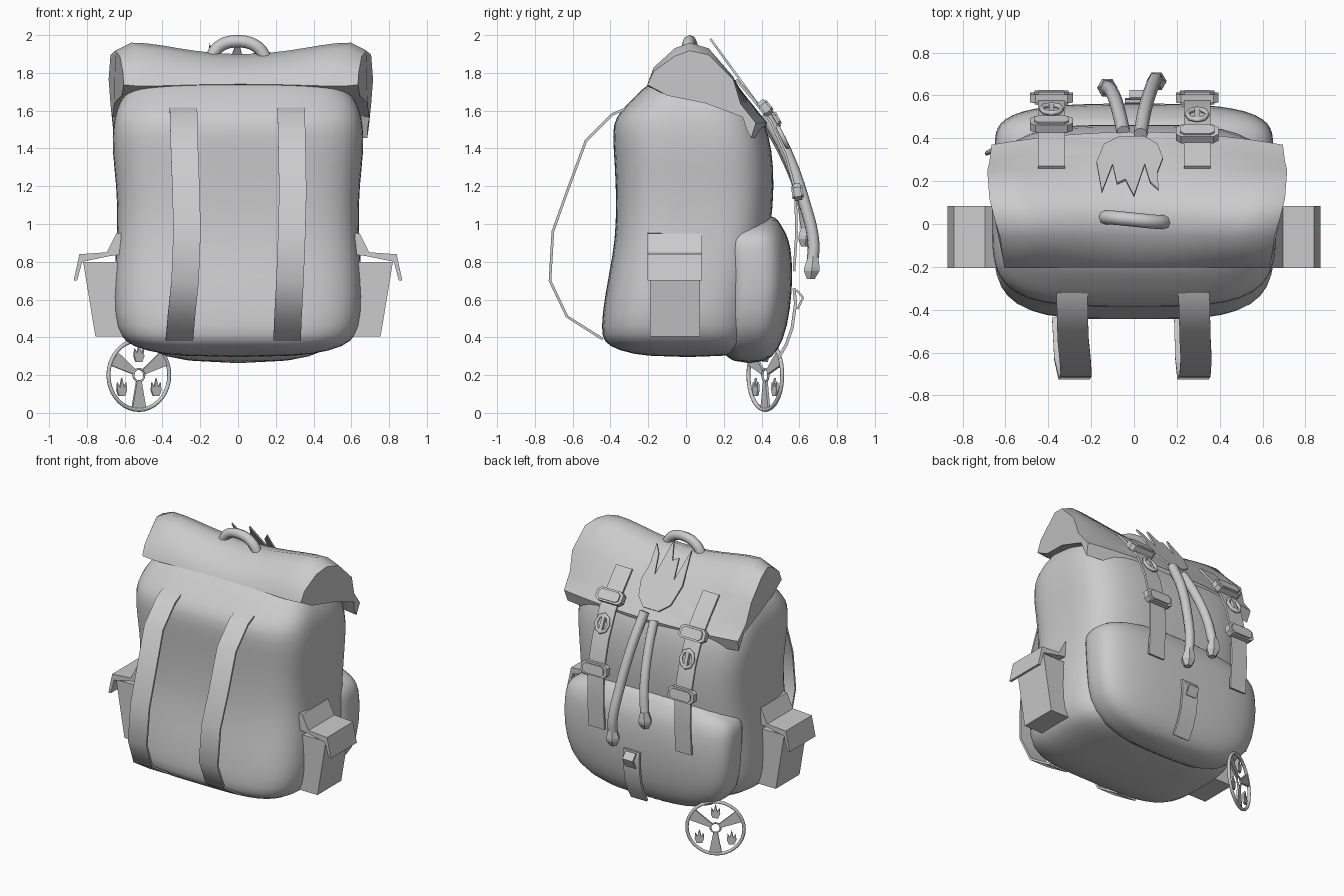
import bpy, bmesh, math
from mathutils import Matrix, Vector

if "Cube" in bpy.data.objects:
    bpy.data.objects.remove(bpy.data.objects["Cube"])


def make(name, verts, faces, smooth=40, subsurf=0):
    me = bpy.data.meshes.new(name)
    bm = bmesh.new()
    vs = [bm.verts.new(v) for v in verts]
    for f in faces:
        bm.faces.new([vs[i] for i in f])
    bmesh.ops.recalc_face_normals(bm, faces=bm.faces)
    bm.to_mesh(me)
    bm.free()
    ob = bpy.data.objects.new(name, me)
    bpy.context.collection.objects.link(ob)
    if subsurf:
        mod = ob.modifiers.new("Subsurf", 'SUBSURF')
        mod.levels = mod.render_levels = subsurf
    if smooth:
        bpy.ops.object.select_all(action='DESELECT')
        ob.select_set(True)
        bpy.context.view_layer.objects.active = ob
        bpy.ops.object.shade_smooth_by_angle(angle=math.radians(smooth))
    return ob


def skin(name, rings, **kw):
    """Join equal closed rings of points into a capped skin."""
    n = len(rings[0])
    faces = [(i * n + j, i * n + (j + 1) % n, (i + 1) * n + (j + 1) % n, (i + 1) * n + j)
             for i in range(len(rings) - 1) for j in range(n)]
    last = (len(rings) - 1) * n
    faces += [tuple(range(n)), tuple(range(last, last + n))]
    return make(name, [p for r in rings for p in r], faces, **kw)


def loft(name, sections, power, n=32):
    """Sections are (z, front y, back y, half width) of a rounded rectangle."""
    rings = []
    for z, y0, y1, hw in sections:
        ring = []
        for j in range(n):
            a = math.tau * j / n
            c, s = math.cos(a), math.sin(a)
            k = (abs(c) ** power + abs(s) ** power) ** (-1 / power)
            ring.append((hw * c * k, (y0 + y1) / 2 + (y1 - y0) / 2 * s * k, z))
        rings.append(ring)
    return skin(name, rings, smooth=80, subsurf=1)


def ribbon(name, path, width, thick):
    """Flat strap along (x, y, z) points, width along x."""
    pts = [Vector(p) for p in path]
    rings = []
    for i, p in enumerate(pts):
        t = pts[min(i + 1, len(pts) - 1)] - pts[max(i - 1, 0)]
        nrm = Vector((0, -t.z, t.y)).normalized() * thick / 2
        w = Vector((width / 2, 0, 0))
        rings.append([p - w - nrm, p + w - nrm, p + w + nrm, p - w + nrm])
    return skin(name, rings, smooth=50)


def plate(name, outline, thick, matrix):
    """Outline in local x/z, extruded along local y."""
    rings = [[matrix @ Vector((u, d, v)) for u, v in outline] for d in (-thick / 2, thick / 2)]
    return skin(name, rings, smooth=0)


def tube(name, pts, radius):
    cu = bpy.data.curves.new(name, 'CURVE')
    cu.dimensions = '3D'
    cu.bevel_depth, cu.bevel_resolution, cu.resolution_u = radius, 2, 6
    cu.use_fill_caps = True
    sp = cu.splines.new('BEZIER')
    sp.bezier_points.add(len(pts) - 1)
    for b, p in zip(sp.bezier_points, pts):
        b.co = p
        b.handle_left_type = b.handle_right_type = 'AUTO'
    ob = bpy.data.objects.new(name, cu)
    bpy.context.collection.objects.link(ob)
    return ob


def ring(name, matrix, major, minor, segs=32):
    bpy.ops.mesh.primitive_torus_add(major_radius=major, minor_radius=minor,
                                     major_segments=segs, minor_segments=8)
    ob = bpy.context.object
    ob.name = name
    ob.matrix_world = matrix
    bpy.ops.object.shade_smooth()
    return ob


# Main bag
loft("bag_body", [(.295, -.2, .22, .3), (.33, -.36, .32, .5), (.375, -.44, .36, .6),
                  (.45, -.448, .37, .645), (.6, -.434, .38, .662), (.85, -.384, .43, .647),
                  (1.0, -.37, .45, .637), (1.2, -.37, .468, .642), (1.4, -.383, .455, .668),
                  (1.53, -.39, .42, .66), (1.6, -.345, .38, .645), (1.68, -.265, .31, .61),
                  (1.75, -.195, .25, .54), (1.78, -.1, .15, .4)], 4.3)

# Bulging back pocket
loft("back_pocket", [(.262, .25, .42, .25), (.33, .18, .49, .5), (.45, .17, .537, .615),
                     (.65, .18, .564, .65), (.82, .17, .562, .65), (.92, .15, .545, .645),
                     (.975, .16, .515, .59), (1.025, .2, .485, .44), (1.045, .25, .46, .25)], 3.4)

# Roll-over top flap: (y, z, end half width, amount the ends lift)
flap = [(-.205, 1.74, .62, -.01), (-.17, 1.80, .625, .03), (-.06, 1.87, .64, .06),
        (.02, 1.90, .665, .06), (.12, 1.88, .69, .05), (.25, 1.76, .70, .02),
        (.35, 1.635, .69, 0), (.43, 1.535, .68, 0), (.405, 1.455, .67, 0),
        (.38, 1.50, .67, .01), (.30, 1.56, .68, .02), (.1, 1.64, .67, 0), (-.1, 1.68, .63, 0)]
rings = []
for i in range(17):
    u = -1 + i / 8
    lift = math.sin(min(abs(u) / .85, 1) ** 2 * math.pi / 2) - (.7 if abs(u) == 1 else 0)
    rings.append([(hw * u + .015, y - (.06 * u * u if y > .34 else 0), z + k * lift)
                  for y, z, hw, k in flap])
skin("top_flap", rings, smooth=50)

# Carry handle
tube("carry_handle", [(-.15, .03, 1.86), (-.105, .03, 1.935), (0, .02, 1.967),
                      (.105, .01, 1.935), (.155, .01, 1.86)], .033)

# Shoulder straps on the front
side = [(-.32, 1.61), (-.39, 1.58), (-.53, 1.44), (-.63, 1.17), (-.705, .96), (-.72, .7),
        (-.63, .51), (-.44, .39)]
for tag, xs in (("left", (-.29, -.288, -.285, -.275, -.27, -.28, -.30, -.31)),
                ("right", (.28, .282, .285, .29, .285, .275, .265, .26))):
    ribbon("shoulder_strap_" + tag, [(x, y, z) for x, (y, z) in zip(xs, side)], .145, .014)

# Side pockets with folded lids
for tag, s in (("left", -1), ("right", 1)):
    skin("side_pocket_" + tag,
         [[(s * .55, -.19, z), (s * x, -.19, z), (s * x, .075, z), (s * .55, .075, z)]
          for z, x in ((.405, .755), (.8, .82))], smooth=0)
    lid = [(.6, .955), (.645, .95), (.695, .85), (.84, .84), (.87, .70),
           (.852, .70), (.825, .80), (.68, .83), (.6, .84)]
    skin("side_pocket_lid_" + tag, [[(s * x, y, z) for x, z in lid] for y in (-.205, .085)],
         smooth=0)

# Closing straps with buckles over the back
octagon = [(-.1, -.025), (-.075, -.045), (.075, -.045), (.1, -.025),
           (.1, .025), (.075, .045), (-.075, .045), (-.1, .025)]
run = [(.265, 1.765), (.36, 1.655), (.45, 1.54), (.53, 1.36), (.58, 1.17), (.585, .95), (.572, .75)]
for tag, x, top, mid in (("left", -.385, (.465, 1.55, 28), (.525, 1.40, 20)),
                         ("right", .295, (.42, 1.615, 38), (.50, 1.46, 26))):
    ribbon("closing_strap_" + tag, [(x, y, z) for y, z in run], .125, .014)
    for nm, (y, z, tilt) in (("upper", top), ("lower", (.59, 1.17, 8))):
        m = Matrix.Translation((x, y, z)) @ Matrix.Rotation(math.radians(tilt), 4, 'X')
        plate(f"{nm}_buckle_{tag}", octagon, .04, m)
        plate(f"{nm}_buckle_face_{tag}", [(u * .8, v * .75) for u, v in octagon], .06, m)
    y, z, tilt = mid
    m = Matrix.Translation((x, y + .012, z)) @ Matrix.Rotation(math.radians(tilt), 4, 'X')
    ring("strap_slider_" + tag, m @ Matrix.Rotation(math.radians(90), 4, 'X')
         @ Matrix.Diagonal((.95, 1.15, 1, 1)), .05, .012, 8)
    plate("slider_bar_" + tag, [(-.012, -.05), (.012, -.05), (.012, .05), (-.012, .05)], .02, m)

# Hanging draw cords with tapered ends
for tag, pts in (("right", [(.03, .42, 1.58), (.05, .53, 1.38), (.08, .63, 1.1),
                            (.1, .675, .9), (.105, .67, .80)]),
                 ("left", [(-.05, .43, 1.54), (-.07, .52, 1.38), (-.10, .61, 1.15),
                           (-.125, .64, .97)])):
    tube("draw_cord_" + tag, pts, .032)
    x, y, z = pts[-1]
    skin("cord_end_" + tag, [[(x + r * math.cos(a * math.tau / 6),
                               y - d * .1 + r * math.sin(a * math.tau / 6), z - d) for a in range(6)]
                             for d, r in ((-.03, .03), (.03, .047), (.05, .047), (.09, .025))], smooth=0)

# Lower pocket tab with its pull loop
ribbon("pocket_tab", [(.02, .572, .66), (.02, .58, .58), (.02, .562, .45), (.02, .53, .36), (.02, .49, .29)],
       .125, .016)
ribbon("pocket_tab_loop", [(.02, .59, .55), (.02, .62, .61), (.02, .585, .65)], .08, .012)

# Jagged-topped patch on the flap
patch = [(-.06, 0), (.06, 0), (.12, .06), (.145, .17), (.12, .28), (.125, .42), (.085, .36),
         (.06, .22), (.01, .47), (-.03, .34), (-.07, .37), (-.09, .22), (-.14, .44), (-.165, .2), (-.13, .06)]
plate("flap_patch", patch, .012,
      Matrix.Translation((-.01, .405, 1.60)) @ Matrix.Rotation(math.radians(36), 4, 'X'))

# Round hanging charm
base = Matrix.Translation((-.525, .42, .2)) @ Matrix.Rotation(math.radians(29), 4, 'Z')
lay = Matrix.Rotation(math.radians(90), 4, 'X')
ring("charm_rim", base @ lay, .184, .011, 36)
ring("charm_hub", base @ lay, .033, .006, 20)
spoke = [(-.014, .033), (.014, .033), (.042, .18), (-.042, .18)]
flame = [(-.018, -.05), (.018, -.05), (.03, -.02), (.026, .02), (.014, -.005),
         (.0, .045), (-.012, -.005), (-.026, .02), (-.03, -.02)]
for i in range(3):
    plate(f"charm_spoke_{i + 1}", spoke, .014,
          base @ Matrix.Rotation(math.radians(60 + 120 * i), 4, 'Y'))
    a = math.radians(90 + 120 * i)
    plate(f"charm_cutout_{i + 1}", flame, .012,
          base @ Matrix.Translation((.12 * math.cos(a), 0, .12 * math.sin(a))))
